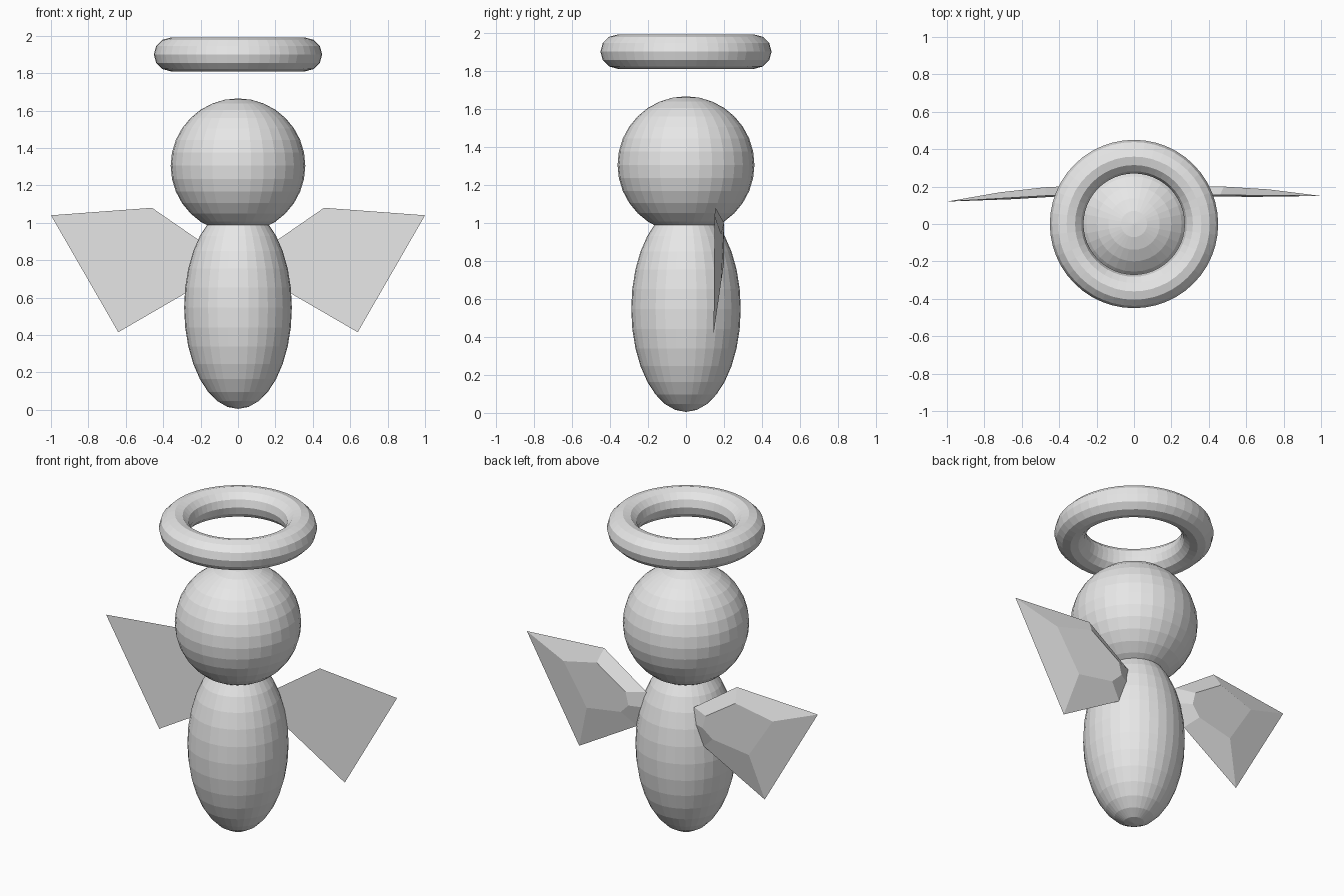
import bpy
import bmesh

default_cube = bpy.data.objects.get("Cube")
if default_cube:
    bpy.data.objects.remove(default_cube, do_unlink=True)

# One plain grey for the whole figure
GREY = (0.8, 0.8, 0.8, 1.0)
grey = bpy.data.materials.new("light_grey")
grey.use_nodes = True
grey.diffuse_color = GREY
grey.node_tree.nodes["Principled BSDF"].inputs["Base Color"].default_value = GREY


def finish(obj, name):
    obj.name = name
    obj.data.name = name
    obj.data.materials.append(grey)


def ellipsoid(name, z, radius, half_height):
    bpy.ops.mesh.primitive_uv_sphere_add(segments=32, ring_count=16, radius=1,
                                         location=(0, 0, z))
    obj = bpy.context.object
    obj.scale = (radius, radius, half_height)
    bpy.ops.object.transform_apply(location=False, rotation=False, scale=True)
    finish(obj, name)


# Body and head
ellipsoid("body", 0.547, 0.288, 0.542)
ellipsoid("head", 1.305, 0.36, 0.36)

# Halo
bpy.ops.mesh.primitive_torus_add(major_radius=0.36, minor_radius=0.09,
                                 major_segments=48, minor_segments=12,
                                 location=(0, 0, 1.9))
finish(bpy.context.object, "halo")

# Wings: flat front outline, with a smaller raised facet on the back
OUTLINE = [(0.17, 0.15, 0.88), (0.46, 0.155, 1.08), (1.0, 0.15, 1.04),
           (0.64, 0.145, 0.415), (0.235, 0.15, 0.65), (0.165, 0.15, 0.78)]
RAISED = [(0.28, 0.2, 0.87), (0.48, 0.2, 1.0), (0.72, 0.185, 0.94),
          (0.56, 0.185, 0.69), (0.32, 0.19, 0.73), (0.26, 0.2, 0.79)]


def wing(name, side, sweep):
    bm = bmesh.new()

    def place(p):
        x, y, z = p
        return bm.verts.new((side * x, y + sweep * (x - 0.4), z))

    front = [place(p) for p in OUTLINE]
    back = [place(p) for p in RAISED]
    bm.faces.new(front)
    bm.faces.new(back)
    for i in range(len(front)):
        j = (i + 1) % len(front)
        bm.faces.new((front[i], front[j], back[j], back[i]))
    bmesh.ops.recalc_face_normals(bm, faces=bm.faces)
    mesh = bpy.data.meshes.new(name)
    bm.to_mesh(mesh)
    bm.free()
    obj = bpy.data.objects.new(name, mesh)
    bpy.context.collection.objects.link(obj)
    finish(obj, name)


wing("left_wing", 1, 0.0)
wing("right_wing", -1, -0.05)
